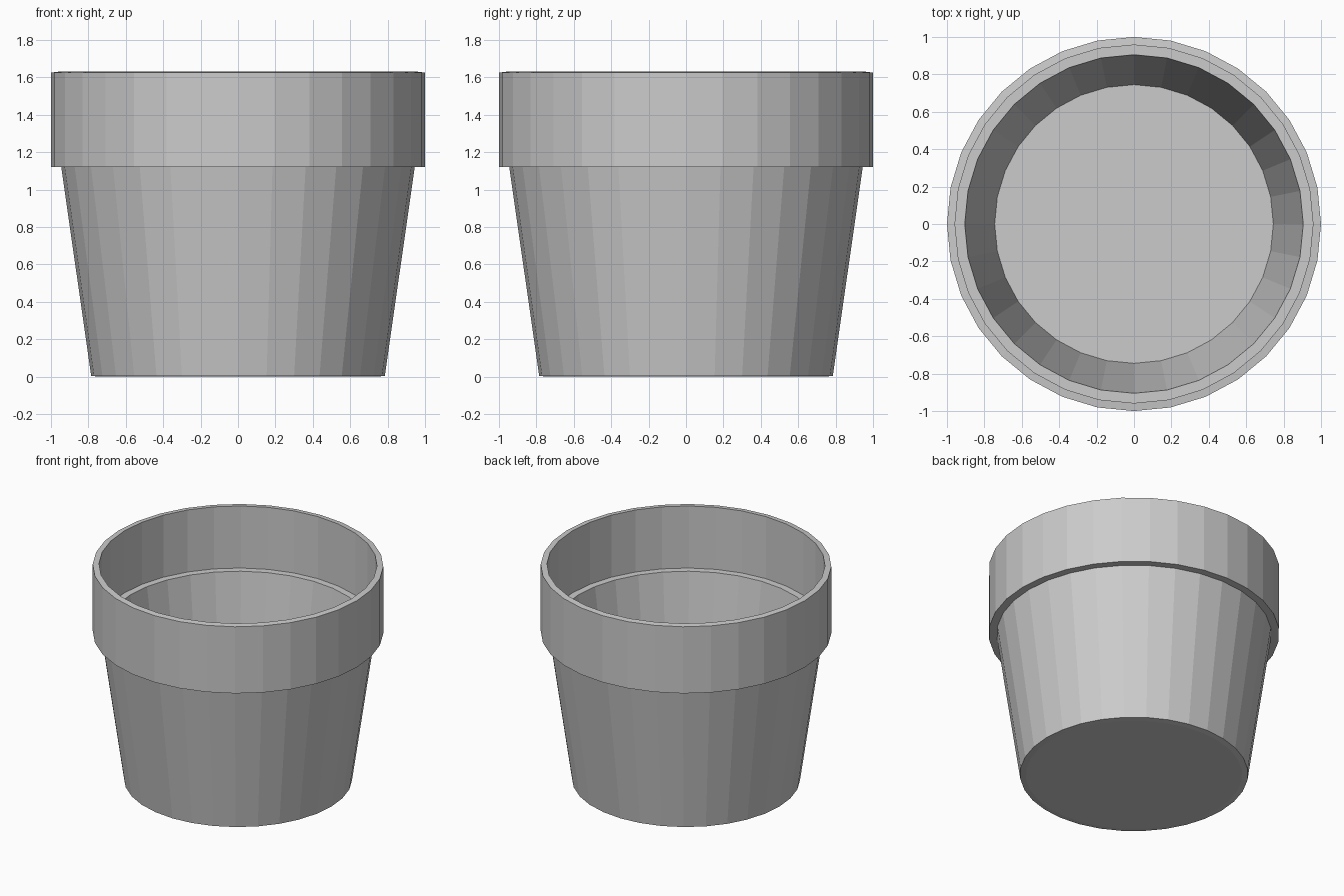
import bpy, bmesh
from math import cos, sin, tau

if "Cube" in bpy.data.objects:
    bpy.data.objects.remove(bpy.data.objects["Cube"])

SIDES = 32

# (radius, height) from the underside, up the outside, over the rim, down to the floor
PROFILE = [
    (0.745, 0.0), (0.785, 0.005),                # base
    (0.945, 1.12), (1.0, 1.12),                  # tapered wall, rim underside
    (1.0, 1.626), (0.957, 1.631),                # rim band and lip
    (0.957, 1.16), (0.905, 1.16),                # inside of rim, ledge
    (0.745, 0.04),                               # inner wall down to floor
]


def lathe(name, profile, sides):
    bm = bmesh.new()
    rings = [[bm.verts.new((r * cos(tau * i / sides), r * sin(tau * i / sides), z))
              for i in range(sides)] for r, z in profile]
    for a, b in zip(rings, rings[1:]):
        for i in range(sides):
            j = (i + 1) % sides
            bm.faces.new((a[i], a[j], b[j], b[i]))
    # Underside and floor discs
    bm.faces.new(rings[0][::-1])
    bm.faces.new(rings[-1])
    bmesh.ops.recalc_face_normals(bm, faces=bm.faces)
    mesh = bpy.data.meshes.new(name)
    bm.to_mesh(mesh)
    bm.free()
    obj = bpy.data.objects.new(name, mesh)
    bpy.context.collection.objects.link(obj)
    return obj


# Flower pot
lathe("flower_pot", PROFILE, SIDES)
